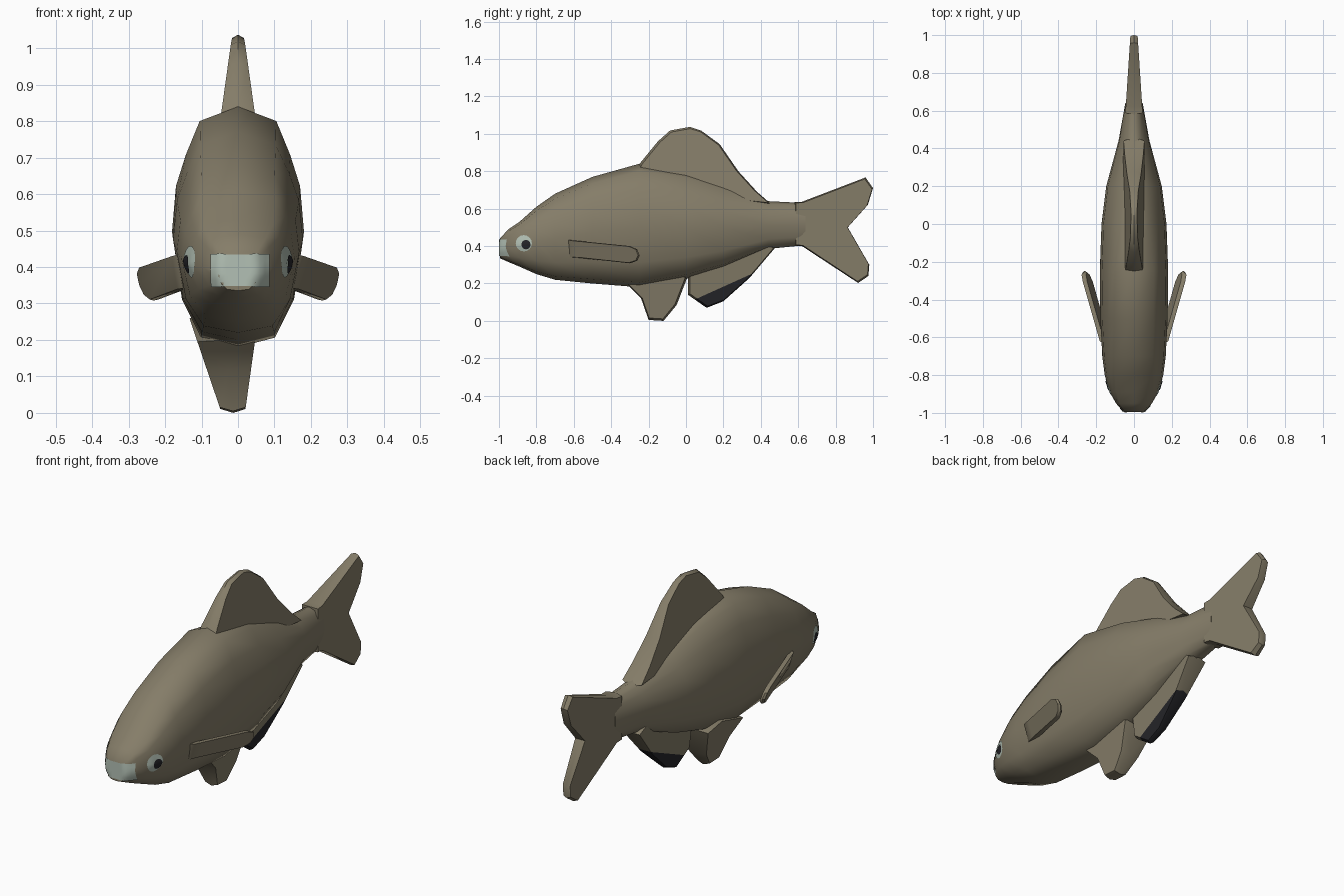
import bpy, bmesh, math
from mathutils import Vector
from mathutils.bvhtree import BVHTree

if "Cube" in bpy.data.objects:
    bpy.data.objects.remove(bpy.data.objects["Cube"])


def material(name, rgb):
    m = bpy.data.materials.new(name)
    m.diffuse_color = (*rgb, 1)
    m.use_nodes = True
    m.node_tree.nodes["Principled BSDF"].inputs["Base Color"].default_value = m.diffuse_color
    return m


OLIVE = material("olive brown", (0.235, 0.205, 0.14))
PALE = material("pale grey green", (0.45, 0.53, 0.46))
BLACK = material("near black", (0.018, 0.018, 0.022))


def finish(bm, name, mats, angle=40, recalc=True):
    if recalc:
        bmesh.ops.recalc_face_normals(bm, faces=bm.faces[:])
    me = bpy.data.meshes.new(name)
    bm.to_mesh(me)
    ob = bpy.data.objects.new(name, me)
    bpy.context.collection.objects.link(ob)
    for m in mats:
        me.materials.append(m)
    bpy.ops.object.select_all(action='DESELECT')
    ob.select_set(True)
    bpy.context.view_layer.objects.active = ob
    bpy.ops.object.shade_smooth_by_angle(angle=math.radians(angle))
    return ob


# Body: loft of 14-sided sections (y, top z, bottom z, half width, top width fraction)
SECTIONS = [
    (-0.995, 0.44, 0.335, 0.055, 0.85),
    (-0.95, 0.49, 0.315, 0.095, 0.80),
    (-0.89, 0.53, 0.29, 0.128, 0.75),
    (-0.80, 0.61, 0.25, 0.155, 0.66),
    (-0.70, 0.68, 0.22, 0.168, 0.60),
    (-0.50, 0.77, 0.20, 0.178, 0.58),
    (-0.25, 0.84, 0.18, 0.181, 0.58),
    (0.00, 0.80, 0.225, 0.172, 0.45),
    (0.20, 0.735, 0.285, 0.147, 0.40),
    (0.44, 0.64, 0.385, 0.082, 0.45),
    (0.64, 0.63, 0.405, 0.046, 0.60),
]


def build_body():
    bm = bmesh.new()
    rings = []
    for y, top, bot, w, tf in SECTIONS:
        h = top - bot
        half = [(tf, 0.94), ((tf + 1) / 2, 0.80), (0.94, 0.67),
                (1, 0.48), (0.85, 0.2), (0.56, 0.04)]
        pts = [(0, 1)] + half + [(0, 0)] + [(-a, b) for a, b in reversed(half)]
        rings.append([bm.verts.new((a * w, y, bot + b * h)) for a, b in pts])
    n = len(rings[0])
    for r, s in zip(rings, rings[1:]):
        for i in range(n):
            j = (i + 1) % n
            bm.faces.new((r[i], r[j], s[j], s[i]))
    bm.faces.new(rings[0])
    bm.faces.new(rings[-1])
    bmesh.ops.recalc_face_normals(bm, faces=bm.faces[:])
    tree = BVHTree.FromBMesh(bm)
    finish(bm, "body", [OLIVE], 50)
    return tree


# Fin: side outline in (y, z) with a raised face on each side of a thin rim
def fin(name, outline, centre, thick, shrink=0.95, dark=None):
    bm = bmesh.new()
    my = sum(p[0] for p in outline) / len(outline)
    mz = sum(p[1] for p in outline) / len(outline)
    rim = [bm.verts.new((centre(y, z), y, z)) for y, z in outline]
    for s in (-1, 1):
        side = []
        for y, z in outline:
            y, z = my + (y - my) * shrink, mz + (z - mz) * shrink
            side.append(bm.verts.new((centre(y, z) + s * thick(y, z), y, z)))
        bm.faces.new(side)
        for i in range(len(rim)):
            j = (i + 1) % len(rim)
            bm.faces.new((rim[i], rim[j], side[j], side[i]))
    bmesh.ops.recalc_face_normals(bm, faces=bm.faces[:])
    if dark:  # cut along a slanted plane and darken the part below it
        co, no = Vector(dark[0]), Vector(dark[1])
        bmesh.ops.bisect_plane(bm, geom=bm.verts[:] + bm.edges[:] + bm.faces[:],
                               plane_co=co, plane_no=no)
        for f in bm.faces:
            f.material_index = int((f.calc_center_median() - co).dot(no) < 0)
    finish(bm, name, [OLIVE, BLACK])


# Plate: grid of points dropped on to the body surface along one direction
def plate(name, mat, tree, rows, direction, lift, closed):
    bm = bmesh.new()
    d = Vector(direction)
    grid = []
    for row in rows:
        line = []
        for p in row:
            hit, nor, _, _ = tree.ray_cast(Vector(p) - d * 2, d)
            line.append(bm.verts.new((hit + nor * lift) if hit else Vector(p)))
        grid.append(line)
    n = len(grid[0])
    for a, b in zip(grid, grid[1:]):
        for i in range(n if closed else n - 1):
            j = (i + 1) % n
            bm.faces.new((a[i], a[j], b[j], b[i]))
    if closed:
        bm.faces.new(grid[-1])
    for f in bm.faces:
        f.normal_update()
        if f.normal.dot(d) > 0:
            f.normal_flip()
    finish(bm, name, [mat], 60, recalc=False)


tree = build_body()

# Fins on the centre line
fin("dorsal_fin",
    [(-0.27, 0.80), (-0.25, 0.838), (-0.15, 0.96), (-0.085, 1.018), (0.02, 1.037),
     (0.08, 1.018), (0.18, 0.945), (0.28, 0.80), (0.38, 0.69), (0.46, 0.62), (0.1, 0.66)],
    lambda y, z: 0, lambda y, z: max(0.016, 0.045 - 0.14 * (z - 0.83) - 0.04 * max(y, 0)))
fin("tail_fin",
    [(0.58, 0.405), (0.58, 0.635), (0.62, 0.637), (0.96, 0.767), (1.0, 0.71), (0.972, 0.62),
     (0.865, 0.50), (0.98, 0.30), (0.975, 0.24), (0.92, 0.203), (0.62, 0.40)],
    lambda y, z: 0, lambda y, z: 0.045 - 0.065 * (y - 0.6), 0.97)
fin("pelvic_fin",
    [(-0.32, 0.20), (-0.29, 0.17), (-0.24, 0.12), (-0.20, 0.005), (-0.12, 0.0),
     (-0.05, 0.085), (0.01, 0.24), (-0.1, 0.27)],
    lambda y, z: -0.013 - 0.1 * z, lambda y, z: 0.032 + 0.24 * z, 0.92)
fin("anal_fin",
    [(0.01, 0.26), (0.01, 0.14), (0.11, 0.07), (0.20, 0.105), (0.34, 0.23),
     (0.48, 0.395), (0.42, 0.43), (0.2, 0.36)],
    lambda y, z: -0.01, lambda y, z: 0.016 + 0.12 * max(0, z - 0.08),
    dark=((0, 0.06, 0.12), (0, -0.41, 0.91)))

# Pectoral fins and eyes, one on each side
for s, side in ((1, "right"), (-1, "left")):
    fin("pectoral_fin_" + side,
        [(-0.63, 0.34), (-0.63, 0.433), (-0.58, 0.428), (-0.30, 0.40), (-0.26, 0.382),
         (-0.248, 0.35), (-0.26, 0.322), (-0.30, 0.308), (-0.58, 0.338)],
        lambda y, z: s * (0.176 + 0.319 * (y + 0.6) + 0.333 * (z - 0.43)),
        lambda y, z: 0.012)
    for part, mat, y, z, r, lift in (("eye", PALE, -0.866, 0.415, 0.043, 0.003),
                                     ("pupil", BLACK, -0.854, 0.408, 0.024, 0.006)):
        rows = [[(0, y + k * r * math.cos(a * math.pi / 8), z + k * r * math.sin(a * math.pi / 8))
                 for a in range(16)] for k in (1, 0.66, 0.33)]
        plate(part + "_" + side, mat, tree, rows, (-s, 0, 0), lift, True)

# Pale mouth patch wrapped around the snout
rows = [[(-0.072 + 0.156 * i / 12, 0, 0.348 + 0.087 * j / 5) for i in range(13)]
        for j in range(6)]
plate("mouth_patch", PALE, tree, rows, (0, 1, 0), 0.004, False)
